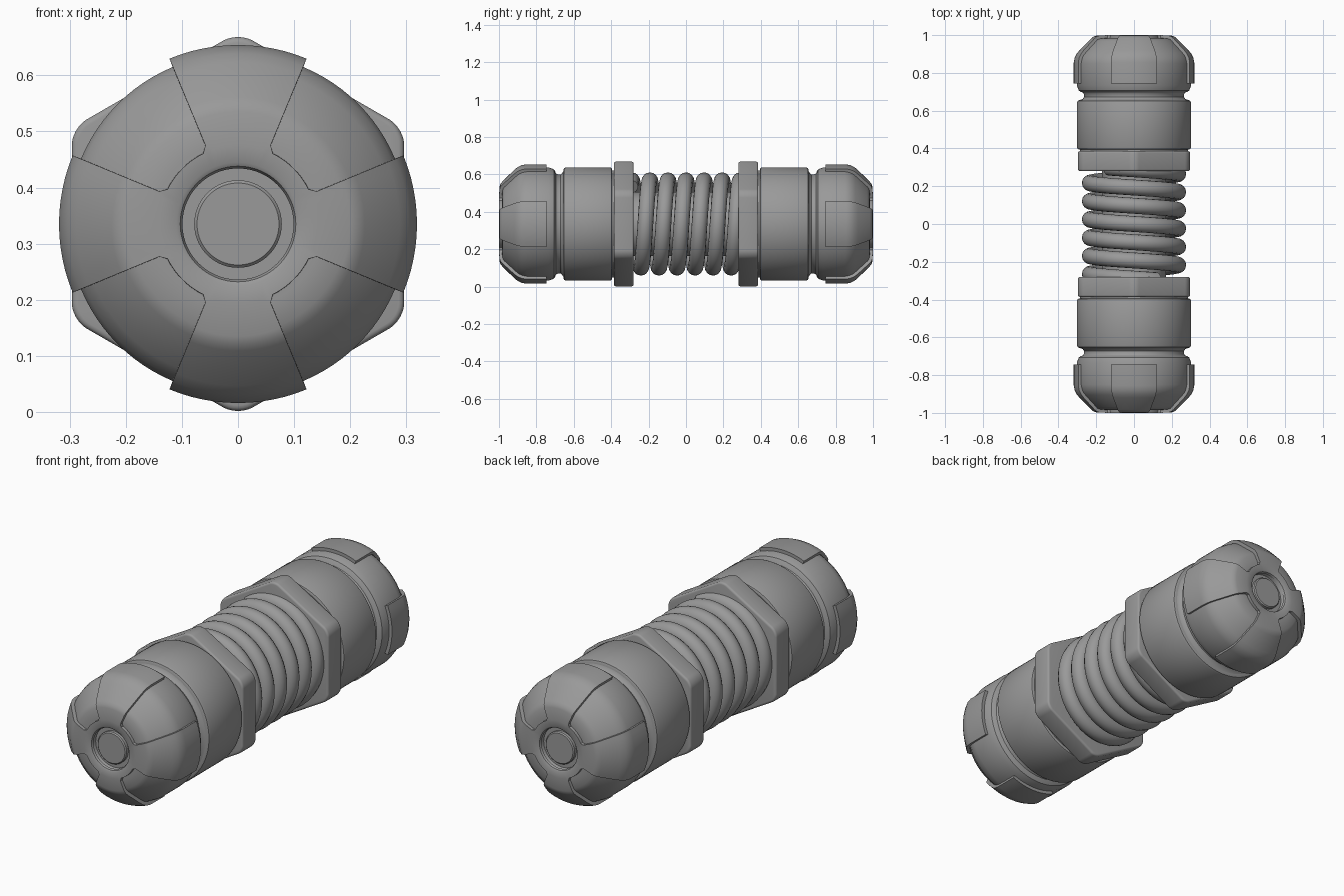
import bpy, bmesh, math
from math import sin, cos, pi

cube = bpy.data.objects.get("Cube")
if cube:
    bpy.data.objects.remove(cube, do_unlink=True)

AXIS_Z = 0.335
SEGS = 96

grey = bpy.data.materials.new("metal grey")
grey.use_nodes = True
COLOUR = (0.32, 0.32, 0.32, 1)
grey.diffuse_color = COLOUR
grey.node_tree.nodes["Principled BSDF"].inputs["Base Color"].default_value = COLOUR


def point(r, y, a):
    """Point at radius r and station y; angle a is measured from the top."""
    return (r * sin(a), y, r * cos(a))


def finish(name, bm, mirror=True, thickness=0, angle=32):
    bmesh.ops.remove_doubles(bm, verts=bm.verts, dist=1e-5)
    bmesh.ops.recalc_face_normals(bm, faces=bm.faces)
    mesh = bpy.data.meshes.new(name)
    bm.to_mesh(mesh)
    bm.free()
    mesh.materials.append(grey)
    ob = bpy.data.objects.new(name, mesh)
    ob.location.z = AXIS_Z
    bpy.context.collection.objects.link(ob)
    bpy.ops.object.select_all(action='DESELECT')
    ob.select_set(True)
    bpy.context.view_layer.objects.active = ob
    if thickness:
        solid = ob.modifiers.new("Thickness", 'SOLIDIFY')
        solid.thickness = thickness
        solid.offset = -1
        bpy.ops.object.modifier_apply(modifier=solid.name)
    bpy.ops.object.shade_smooth_by_angle(angle=math.radians(angle))
    if mirror:
        mod = ob.modifiers.new("Both ends", 'MIRROR')
        mod.use_axis = (False, True, False)
        mod.use_mirror_merge = False
    return ob


def lathe(profile, segs=SEGS, keep=None, shift=None):
    """Revolve (r, y) points about y; keep filters faces, shift adjusts radii."""
    bm = bmesh.new()
    grid = []
    for j, (r, y) in enumerate(profile):
        grid.append([bm.verts.new(point(r + (shift(j, i) if shift else 0), y, 2 * pi * i / segs))
                     for i in range(segs)])
    for j in range(len(profile) - 1):
        for i in range(segs):
            if keep is None or keep(j, i):
                k = (i + 1) % segs
                quad = [grid[j][i], grid[j][k], grid[j + 1][k], grid[j + 1][i]]
                bm.faces.new(quad)
    bmesh.ops.delete(bm, geom=[v for v in bm.verts if not v.link_faces], context='VERTS')
    bmesh.ops.remove_doubles(bm, verts=bm.verts, dist=1e-5)
    return bm


# End button, standing in the middle of the cap
finish("end_button", lathe([(0, .986), (.073, .986), (.078, .981), (.078, .95)]))

# Domed cap core with the narrow waist behind it
finish("cap_core", lathe([
    (0, .966), (.1, .966), (.105, .984), (.15, .985), (.195, .981), (.215, .969), (.278, .905),
    (.296, .88), (.303, .85), (.303, .735), (.292, .706), (.284, .701), (.27, .695),
    (.264, .685), (.264, .672), (.272, .662), (.284, .657)]))

# Raised cross: a centre ring with four arms wrapping over the cap
RING_ROW = 3
arm_edges = (6, 18)


def on_cross(j, i):
    return j < RING_ROW or not arm_edges[0] <= i % 24 < arm_edges[1]


def fillet(j, i):
    return .012 if j == RING_ROW and i % 24 in arm_edges else 0


finish("cap_cross", lathe([
    (.099, .984), (.103, .995), (.11, .999), (.14, 1), (.2, .997), (.214, .992), (.226, .983),
    (.288, .92), (.304, .901), (.314, .88), (.319, .855), (.319, .745)],
    keep=on_cross, shift=fillet), thickness=.017)

# Cylindrical sleeve with softened rims and a short collar against the nut
finish("sleeve", lathe([
    (.26, .657), (.288, .656), (.298, .652), (.302, .643), (.302, .405), (.299, .398),
    (.292, .395), (.286, .395), (.286, .38)]))

# Hexagonal nut with rounded corners and chamfered rims
NUT_R, NUT_IN, NUT_OUT = .342, .28, .386
bm = lathe([(0, NUT_IN), (NUT_R, NUT_IN), (NUT_R, NUT_OUT), (0, NUT_OUT)], segs=6)
bmesh.ops.dissolve_limit(bm, angle_limit=.02, verts=bm.verts, edges=bm.edges)
corners = [e for e in bm.edges if abs(e.verts[0].co.y - e.verts[1].co.y) > .05]
bmesh.ops.bevel(bm, geom=corners, offset=.03, segments=6, profile=.5, affect='EDGES')
rims = [e for e in bm.edges if abs(e.verts[0].co.y - e.verts[1].co.y) < .001]
bmesh.ops.bevel(bm, geom=rims, offset=.01, segments=3, profile=.5, affect='EDGES')
finish("hex_nut", bm, angle=40)

# Centre rod
finish("centre_rod", lathe([(.17, -.3), (.17, .3)]), mirror=False)

# Coil spring: a round wire swept along a helix whose ends sink into the nuts
COIL_R, WIRE_R, PITCH, TURNS, STEPS, SIDES = .234, .042, .0965, 6.2, 64, 16
bm = bmesh.new()
rings = []
count = int(TURNS * STEPS)
for n in range(count + 1):
    a = 2 * pi * (n / STEPS - TURNS / 2)
    y = -PITCH * a / (2 * pi)
    rings.append([bm.verts.new(point(COIL_R + WIRE_R * cos(t), y + WIRE_R * sin(t), a))
                  for t in (2 * pi * s / SIDES for s in range(SIDES))])
for p, q in zip(rings, rings[1:]):
    for s in range(SIDES):
        t = (s + 1) % SIDES
        bm.faces.new((p[s], p[t], q[t], q[s]))
bm.faces.new(rings[0])
bm.faces.new(rings[-1])
finish("coil_spring", bm, mirror=False)
